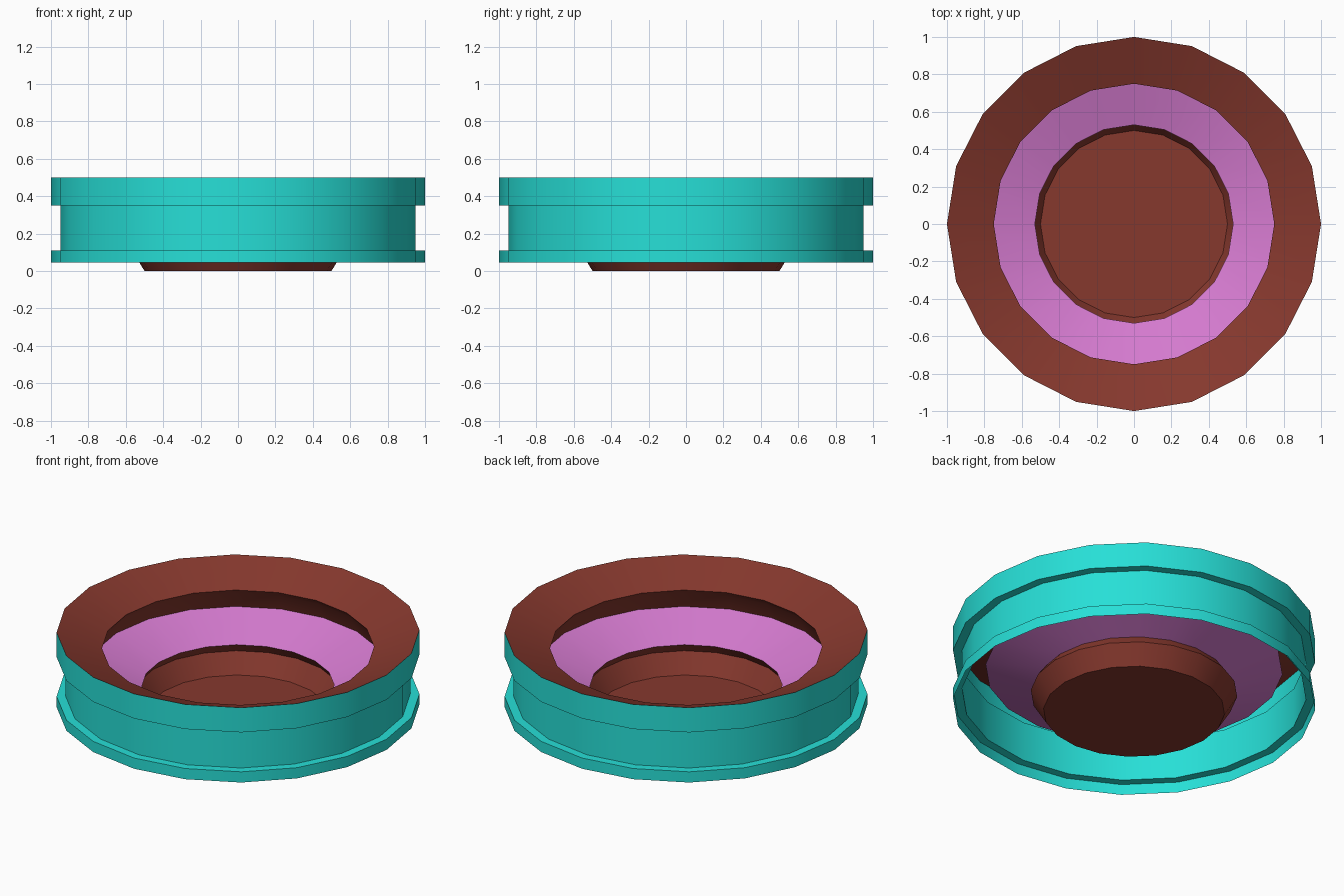
import bpy
from math import cos, sin, pi, radians

if "Cube" in bpy.data.objects:
    bpy.data.objects.remove(bpy.data.objects["Cube"])

SIDES = 20


def material(name, rgb):
    m = bpy.data.materials.new(name)
    m.diffuse_color = (*rgb, 1)
    m.use_nodes = True
    m.node_tree.nodes["Principled BSDF"].inputs["Base Color"].default_value = m.diffuse_color
    return m


def lathe(name, profile, mat, capped=False):
    """Revolve (radius, z) points into an open shell, optionally closing the last ring."""
    verts = [(r * cos(2 * pi * i / SIDES), r * sin(2 * pi * i / SIDES), z)
             for r, z in profile for i in range(SIDES)]
    faces = []
    for k in range(len(profile) - 1):
        a, b = k * SIDES, (k + 1) * SIDES
        for i in range(SIDES):
            j = (i + 1) % SIDES
            faces.append((a + i, a + j, b + j, b + i))
    if capped:
        last = (len(profile) - 1) * SIDES
        faces.append(tuple(range(last, last + SIDES)))
    mesh = bpy.data.meshes.new(name)
    mesh.from_pydata(verts, [], faces)
    mesh.materials.append(mat)
    obj = bpy.data.objects.new(name, mesh)
    bpy.context.collection.objects.link(obj)
    bpy.ops.object.select_all(action='DESELECT')
    obj.select_set(True)
    bpy.context.view_layer.objects.active = obj
    bpy.ops.object.shade_smooth_by_angle(angle=radians(30))
    return obj


teal = material("teal", (0.02, 0.74, 0.68))
brown = material("brown", (0.24, 0.04, 0.027))
pink = material("pink", (0.68, 0.20, 0.64))

# Outer wall with a recessed groove, open underneath
lathe("outer_wall", [(1, 0.045), (1, 0.11), (0.95, 0.11), (0.95, 0.35),
                     (1, 0.35), (1, 0.5)], teal)

# Sloping top rim and its undercut
lathe("top_rim", [(1, 0.5), (0.75, 0.4), (0.775, 0.368), (0.82, 0.268)], brown)

# Shallow conical dish between rim and centre cup
lathe("dish", [(0.82, 0.268), (0.53, 0.17)], pink)

# Centre cup with flat floor
lathe("centre_cup", [(0.53, 0.17), (0.57, 0.115), (0.5, 0)], brown, capped=True)
